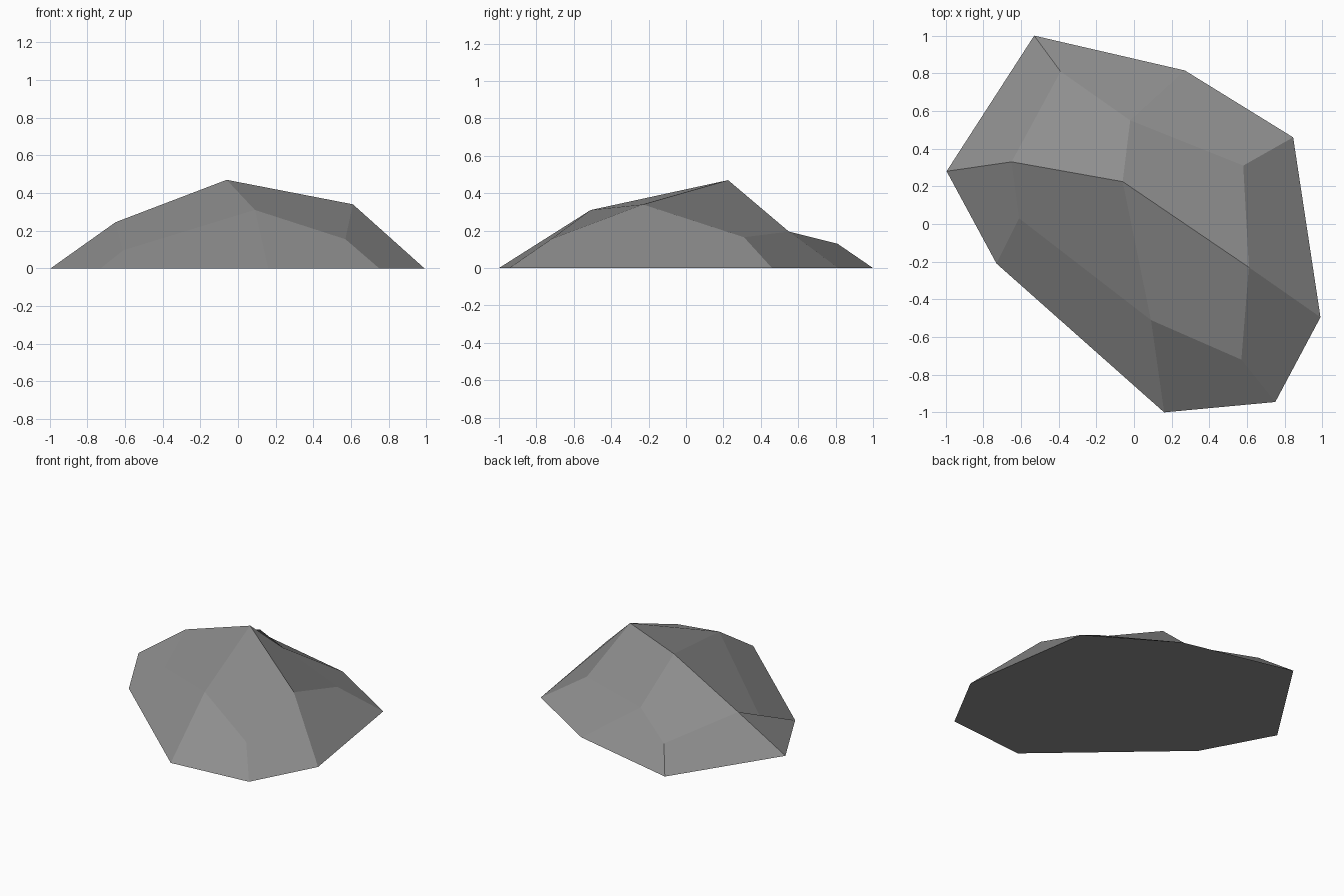
import bpy
import bmesh

cube = bpy.data.objects.get("Cube")
if cube:
    bpy.data.objects.remove(cube, do_unlink=True)

# Stone colour
stone = bpy.data.materials.new("stone_grey")
stone.use_nodes = True
grey = (0.27, 0.27, 0.27, 1)
stone.diffuse_color = grey
bsdf = next(n for n in stone.node_tree.nodes if n.type == "BSDF_PRINCIPLED")
bsdf.inputs["Base Color"].default_value = grey
bsdf.inputs["Roughness"].default_value = 0.9

# Ground outline and shoulder ring, both counter-clockwise, and the summit
outline = [(-0.995, 0.28), (-0.73, -0.21), (0.16, -1.0), (0.75, -0.945),
           (0.99, -0.495), (0.845, 0.46), (0.27, 0.815), (-0.53, 1.0)]
shoulder = [(-0.65, 0.33, 0.245), (-0.61, 0.03, 0.095), (0.09, -0.51, 0.31),
            (0.57, -0.72, 0.155), (0.61, -0.23, 0.34), (0.58, 0.31, 0.165),
            (-0.02, 0.55, 0.195), (-0.39, 0.81, 0.13)]
summit = (-0.06, 0.225, 0.47)

bm = bmesh.new()
base = [bm.verts.new((x, y, 0)) for x, y in outline]
ring = [bm.verts.new(p) for p in shoulder]
peak = bm.verts.new(summit)
count = len(base)

# Sloping sides, each starting at its lower far corner so it folds up to the shoulder
for i in range(count):
    j = (i + 1) % count
    bm.faces.new((base[j], ring[j], ring[i], base[i]))

# Four facets meeting at the summit, folded across the shoulder ring
for i in range(0, count, 2):
    bm.faces.new((ring[i], ring[i + 1], ring[(i + 2) % count], peak))

# Flat underside
bm.faces.new(base[::-1])
bm.normal_update()

mesh = bpy.data.meshes.new("rock")
bm.to_mesh(mesh)
bm.free()
mesh.materials.append(stone)
rock = bpy.data.objects.new("rock", mesh)
bpy.context.collection.objects.link(rock)
